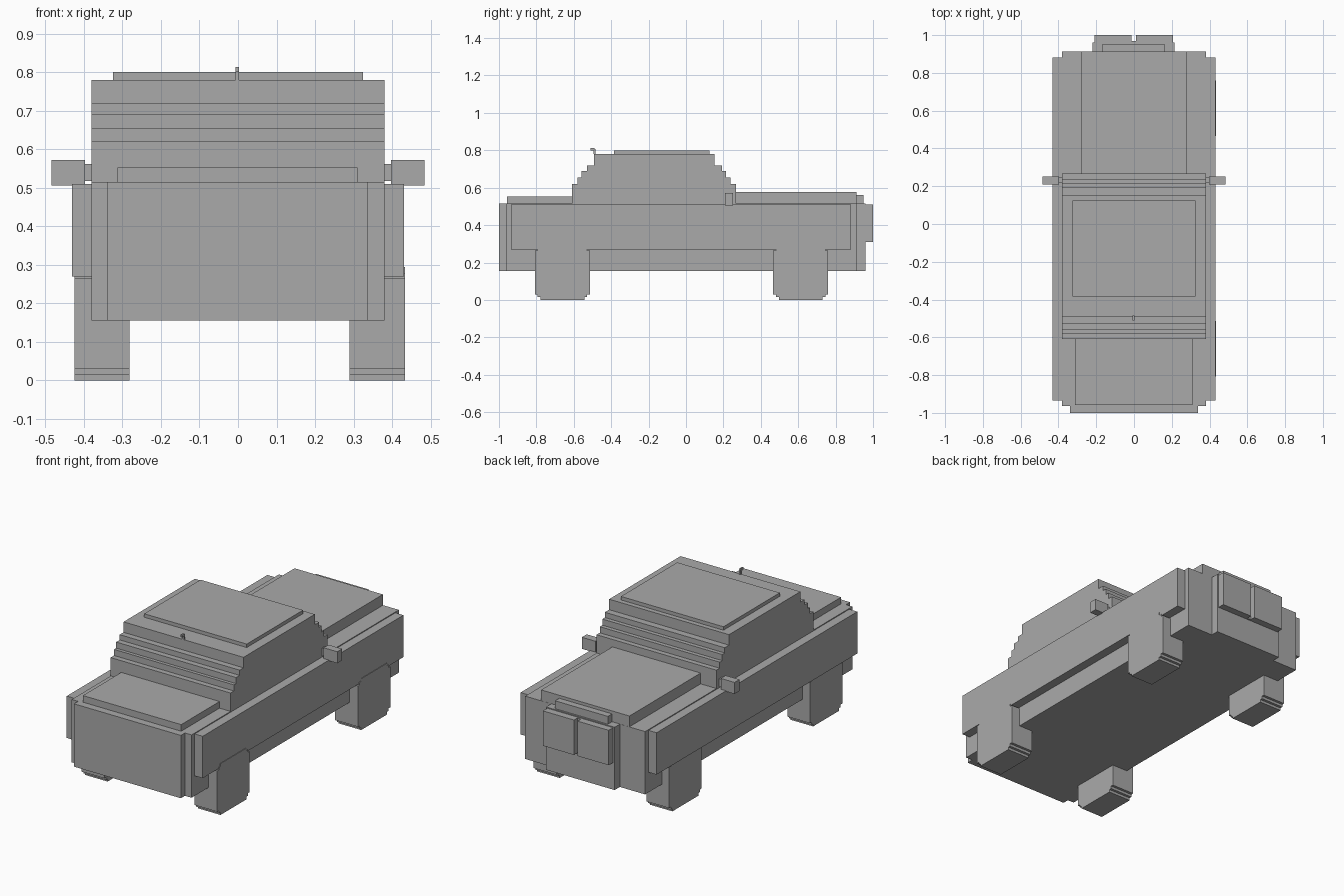
import bpy
import bmesh

cube = bpy.data.objects.get("Cube")
if cube:
    bpy.data.objects.remove(cube, do_unlink=True)

grey = bpy.data.materials.new("plain grey")
grey.use_nodes = True
colour = (0.4, 0.4, 0.4, 1)
grey.diffuse_color = colour
grey.node_tree.nodes["Principled BSDF"].inputs["Base Color"].default_value = colour


def prism(name, x0, x1, outline):
    """Extrude a (y, z) outline from x0 to x1."""
    bm = bmesh.new()
    face = bm.faces.new([bm.verts.new((x0, y, z)) for y, z in outline])
    new = bmesh.ops.extrude_face_region(bm, geom=[face])["geom"]
    bmesh.ops.translate(bm, vec=(x1 - x0, 0, 0),
                        verts=[v for v in new if isinstance(v, bmesh.types.BMVert)])
    bmesh.ops.recalc_face_normals(bm, faces=bm.faces)
    mesh = bpy.data.meshes.new(name)
    bm.to_mesh(mesh)
    bm.free()
    mesh.materials.append(grey)
    obj = bpy.data.objects.new(name, mesh)
    bpy.context.collection.objects.link(obj)
    return obj


def box(name, x, y, z):
    return prism(name, x[0], x[1], [(y[0], z[0]), (y[1], z[0]), (y[1], z[1]), (y[0], z[1])])


def stepped(levels):
    """Staircase outline from (y_low, y_high, z_bottom, z_top) levels, bottom up."""
    low, high = [], []
    for y0, y1, z0, z1 in levels:
        low += [(y0, z0), (y0, z1)]
        high += [(y1, z0), (y1, z1)]
    return high + low[::-1]


# Main body and raised panels
box("body", (-0.38, 0.38), (-0.963, 0.913), (0.155, 0.515))
box("front_end_plate", (-0.34, 0.338), (-1, -0.963), (0.155, 0.515))
box("front_deck_panel", (-0.313, 0.31), (-0.957, -0.61), (0.515, 0.553))
box("rear_deck_panel", (-0.28, 0.28), (0.265, 0.912), (0.515, 0.577))

# Rear end plate, bar and twin panels
box("rear_end_plate", (-0.22, 0.215), (0.913, 0.96), (0.155, 0.515))
box("rear_bar", (-0.17, 0.165), (0.912, 0.95), (0.515, 0.56))
box("rear_panel_joint", (-0.015, 0.01), (0.96, 0.97), (0.31, 0.51))
box("rear_panel_right", (-0.21, -0.013), (0.96, 1), (0.31, 0.51))
box("rear_panel_left", (0.01, 0.207), (0.96, 1), (0.31, 0.51))

# Stepped cabin
cabin_levels = [(-0.61, 0.267, 0.515, 0.62), (-0.579, 0.238, 0.62, 0.655),
                (-0.56, 0.215, 0.655, 0.69), (-0.528, 0.192, 0.69, 0.72),
                (-0.493, 0.153, 0.72, 0.78)]
prism("cabin", -0.38, 0.38, stepped(cabin_levels))
box("roof_panel", (-0.325, 0.325), (-0.385, 0.125), (0.78, 0.8))

# Aerial with a bent tip
box("aerial_stem", (-0.007, 0.003), (-0.495, -0.484), (0.78, 0.808))
box("aerial_tip", (-0.007, 0.003), (-0.51, -0.488), (0.8, 0.813))

# Side panels and mirrors
for side, s in (("left", 1), ("right", -1)):
    box(side + "_side_panel", sorted((s * 0.38, s * 0.431)), (-0.935, 0.882), (0.27, 0.51))
    box(side + "_mirror_arm", sorted((s * 0.38, s * 0.4)), (0.217, 0.245), (0.518, 0.562))
    box(side + "_mirror", sorted((s * 0.397, s * 0.484)), (0.208, 0.252), (0.506, 0.572))

# Wheels with stepped tread corners
for end, y in (("front", -0.661), ("rear", 0.613)):
    r, a, b = 0.147, 0.015, 0.03
    h = 2 * r
    levels = [(y - r + b, y + r - b, 0, a), (y - r + a, y + r - a, a, b),
              (y - r, y + r, b, h - b), (y - r + a, y + r - a, h - b, h - a),
              (y - r + b, y + r - b, h - a, h)]
    prism(end + "_left_wheel", 0.29, 0.434, stepped(levels))
    prism(end + "_right_wheel", -0.425, -0.282, stepped(levels))
